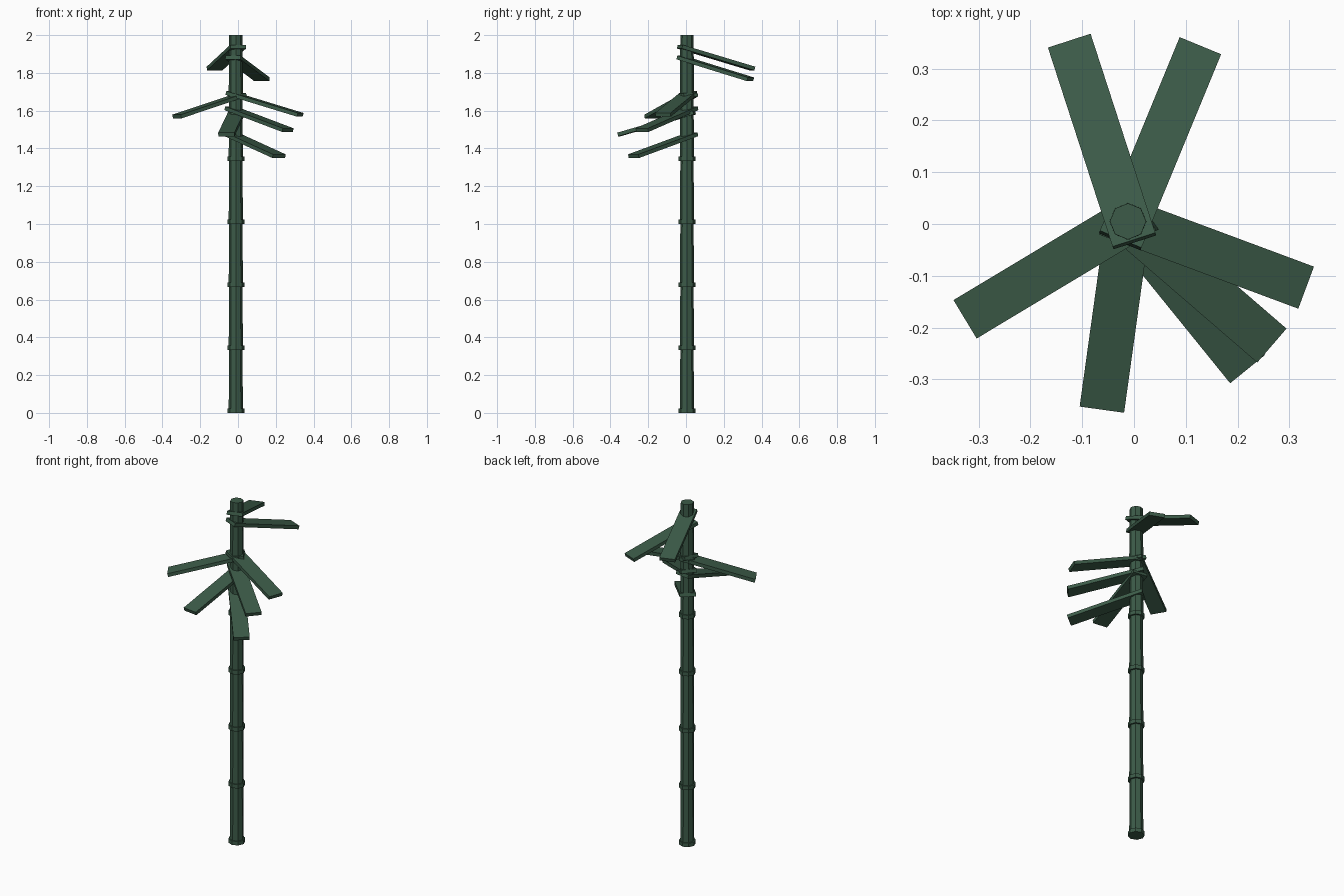
import bpy, math
from mathutils import Matrix, Vector

if "Cube" in bpy.data.objects:
    bpy.data.objects.remove(bpy.data.objects["Cube"])

AX, AY = -0.0116, 0.005          # stalk axis
SEGMENTS, HEIGHT = 6, 2.0
STEP = HEIGHT / SEGMENTS

green = bpy.data.materials.new("dark green")
green.diffuse_color = (0.045, 0.105, 0.065, 1)
green.use_nodes = True
green.node_tree.nodes["Principled BSDF"].inputs["Base Color"].default_value = green.diffuse_color


def finish(obj, name):
    obj.name = name
    obj.data.materials.append(green)
    return obj


def octagon(name, r_low, r_high, z_low, z_high):
    bpy.ops.mesh.primitive_cone_add(
        vertices=8, radius1=r_low, radius2=r_high, depth=z_high - z_low,
        location=(AX, AY, (z_low + z_high) / 2))
    return finish(bpy.context.object, name)


# Stalk sections, each with a collar at its foot
for i in range(SEGMENTS):
    z = i * STEP
    octagon(f"stalk_section_{i + 1}", 0.038, 0.035, z, z + STEP)
    octagon(f"stalk_collar_{i + 1}", 0.045, 0.045, z, z + 0.023)

# Leaves: (compass angle in degrees, height of the outer end)
leaves = [(108, 1.823), (67.6, 1.766), (-20.4, 1.578), (-40.8, 1.497),
          (-51, 1.359), (-97.9, 1.474), (-149, 1.569)]
DROOP = math.radians(16)
LENGTH, WIDTH, THICK = 0.42, 0.0866, 0.02
REACH = 0.364

for i, (angle, z_tip) in enumerate(leaves):
    a = math.radians(angle)
    bpy.ops.mesh.primitive_cube_add(size=1)
    leaf = finish(bpy.context.object, f"leaf_{i + 1}")
    # put the tip at the origin, droop, turn, then move out to the reach
    shape = Matrix.Translation((-LENGTH / 2, 0, 0)) @ Matrix.Diagonal((LENGTH, WIDTH, THICK, 1))
    turn = Matrix.Rotation(a, 4, 'Z') @ Matrix.Rotation(DROOP, 4, 'Y')
    tip = Vector((AX + REACH * math.cos(a), AY + REACH * math.sin(a), z_tip))
    leaf.data.transform(Matrix.Translation(tip) @ turn @ shape)
